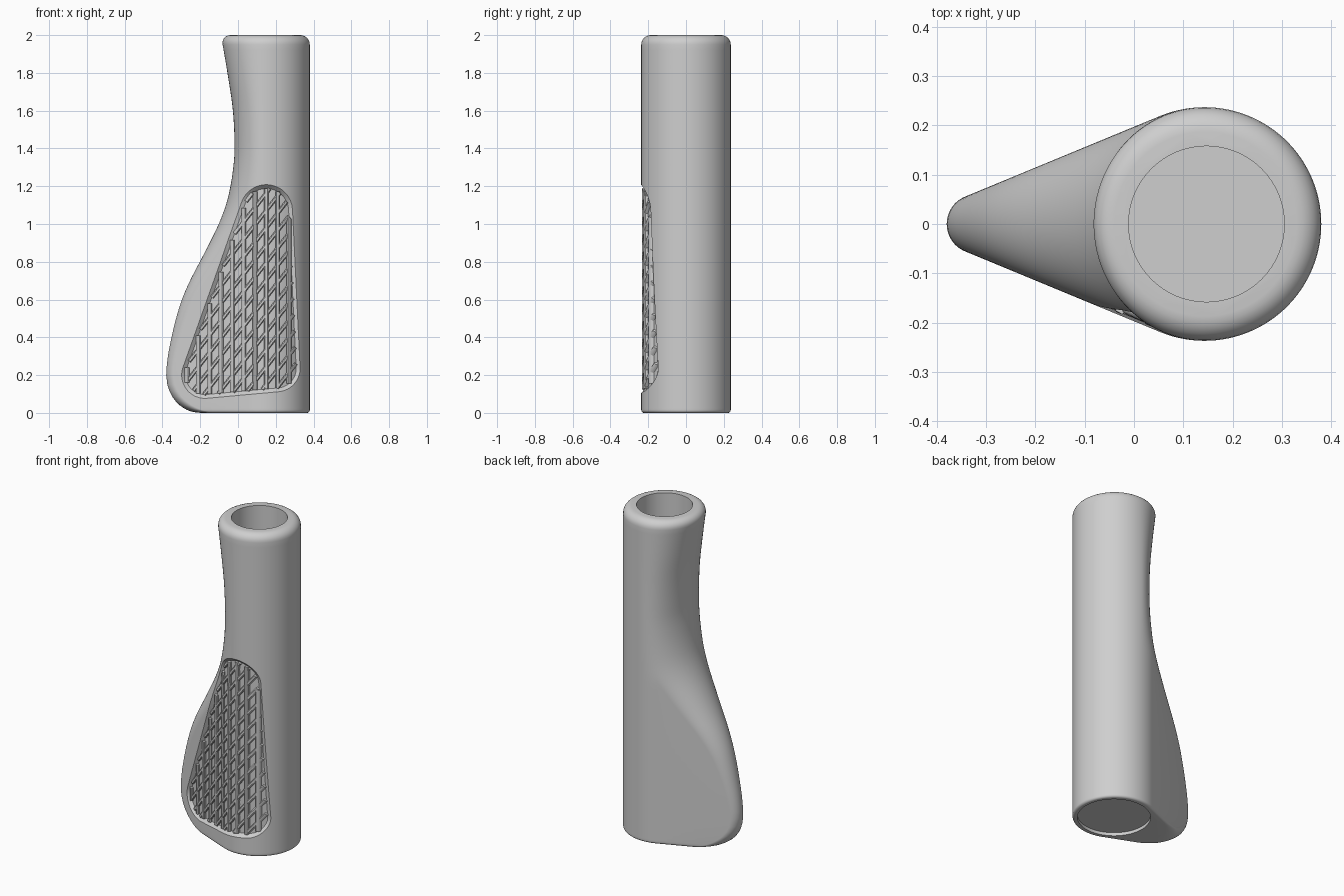
import bpy, bmesh, math
from mathutils import Vector

if "Cube" in bpy.data.objects:
    bpy.data.objects.remove(bpy.data.objects["Cube"])

CX, R, TIP_X, TIP_R = 0.143, 0.237, -0.32, 0.06      # tube circle and fin tip circle
S = (R - TIP_R) / (CX - TIP_X)                        # slope of the fin walls
EDGE = [(0.2, -0.38), (0.3, -0.371), (0.4, -0.352), (0.5, -0.328), (0.6, -0.297), (0.7, -0.254),
        (0.8, -0.202), (0.9, -0.15), (1.0, -0.102), (1.1, -0.064), (1.2, -0.04), (1.3, -0.025),
        (1.4, -0.018), (1.6, -0.027), (1.8, -0.056), (2.0, -0.09)]

grey = bpy.data.materials.new("grey rubber")
grey.diffuse_color = (0.62, 0.62, 0.62, 1)
grey.use_nodes = True
grey.node_tree.nodes["Principled BSDF"].inputs["Base Color"].default_value = grey.diffuse_color


def left_edge(z):
    """Palm-side outline of the grip."""
    if z < 0.2:
        return -0.2 - 0.18 * math.sqrt(max(0, 1 - ((0.2 - z) / 0.2) ** 2))
    n = len(EDGE)
    i = next((k for k in range(n - 1) if z <= EDGE[k + 1][0]), n - 2)

    def tangent(k):
        a, b = EDGE[max(k - 1, 0)], EDGE[min(k + 1, n - 1)]
        return 0 if k == 0 else (b[1] - a[1]) / (b[0] - a[0])
    (z0, x0), (z1, x1) = EDGE[i], EDGE[i + 1]
    h = z1 - z0
    t = min(1, (z - z0) / h)
    return ((2*t**3 - 3*t**2 + 1) * x0 + (t**3 - 2*t**2 + t) * h * tangent(i)
            + (3*t**2 - 2*t**3) * x1 + (t**3 - t**2) * h * tangent(i + 1))


def nose(z):
    """Centre, radius and length of the rounded palm edge, tangent to both walls."""
    x = left_edge(z)
    c = min(CX, (x + TIP_R - S * TIP_X) / (1 - S))
    r = TIP_R + S * (c - TIP_X)
    return c, r, min(r, c - x)


def section(z, off):
    c, r, a = nose(z)
    a -= off
    wall = math.acos(-S)
    pts = []
    for i in range(73):
        t = -wall + 2 * wall * i / 72
        k = a if math.cos(t) < 0 and c >= CX - 1e-6 else R - off
        pts.append((CX + k * math.cos(t), (R - off) * math.sin(t), z))
    for i in range(41):
        t = wall + 2 * (math.pi - wall) * i / 40
        pts.append((c + a * math.cos(t), (r - off) * math.sin(t), z))
    return pts


def front(x, z):
    """Depth of the front surface at a given place."""
    c, r, a = nose(z)
    if c >= CX - 1e-6 and x < CX:
        return -R * math.sqrt(max(0, 1 - ((x - CX) / a) ** 2))
    if x > CX - R * S:
        return -math.sqrt(max(0, R * R - (x - CX) ** 2))
    if x > c - r * S:
        return -(TIP_R + S * (x - TIP_X)) / math.sqrt(1 - S * S)
    return -math.sqrt(max(0, r * r - (x - c) ** 2))


def add_mesh(name, bm):
    bmesh.ops.recalc_face_normals(bm, faces=bm.faces)
    me = bpy.data.meshes.new(name)
    bm.to_mesh(me)
    bm.free()
    me.materials.append(grey)
    ob = bpy.data.objects.new(name, me)
    bpy.context.collection.objects.link(ob)
    return ob


def loft(name, rings):
    bm = bmesh.new()
    vs = [[bm.verts.new(p) for p in ring] for ring in rings]
    n = len(vs[0])
    for a, b in zip(vs, vs[1:]):
        for i in range(n):
            j = (i + 1) % n
            bm.faces.new((a[i], a[j], b[j], b[i]))
    bm.faces.new(vs[0][::-1])
    bm.faces.new(vs[-1])
    bmesh.ops.remove_doubles(bm, verts=bm.verts, dist=1e-5)
    return add_mesh(name, bm)


def cut(body, cutter):
    """Subtract a helper solid and remove it."""
    m = body.modifiers.new(cutter.name, 'BOOLEAN')
    m.operation, m.solver, m.object = 'DIFFERENCE', 'EXACT', cutter
    bpy.ops.object.select_all(action='DESELECT')
    bpy.context.view_layer.objects.active = body
    body.select_set(True)
    bpy.ops.object.modifier_apply(modifier=m.name)
    bpy.data.objects.remove(cutter)


# Grip body: fillets at both ends, stacked sections between
B, T = 0.015, 0.05
angles = [math.pi / 2 * i / 6 for i in range(7)]
levels = [(B * (1 - math.cos(t)), B * (1 - math.sin(t))) for t in angles]
levels += [(z, 0) for z in (0.025, 0.04, 0.06, 0.085, 0.115, 0.15)]
levels += [(0.2 + 0.04 * i, 0) for i in range(44)]
levels += [(2 - T + T * math.sin(t), T * (1 - math.cos(t))) for t in angles]
grip = loft("grip_body", [section(z, off) for z, off in levels])


# Bar hole and shallow end recess
def round_cutter(name, r, z0, z1):
    ring = [(r * math.cos(math.tau * i / 64) + 0.147, r * math.sin(math.tau * i / 64)) for i in range(64)]
    return loft(name, [[(x, y, z) for x, y in ring] for z in (z0, z1)])


cut(grip, round_cutter("bar_hole_cutter", 0.158, 0.06, 2.1))
cut(grip, round_cutter("end_recess_cutter", 0.206, -0.1, 0.02))

# Texture panel outline: a triangle of rounded corners (x, z, radius)
CORNERS = [(0.15, 1.07, 0.14), (-0.175, 0.2, 0.125), (0.205, 0.235, 0.125)]


def outline(inset):
    def normal(a, b):
        d = Vector((b[0] - a[0], b[1] - a[1]))
        return math.atan2(-d.x, d.y) + math.asin((a[2] - b[2]) / d.length)
    pts = []
    for k in range(3):
        p, q, n = (CORNERS[(k + d) % 3] for d in (-1, 0, 1))
        a0, a1 = normal(p, q), normal(q, n)
        a1 = a0 + (a1 - a0) % math.tau
        for i in range(17):
            t = a0 + (a1 - a0) * i / 16
            pts.append((q[0] + (q[2] - inset) * math.cos(t), q[1] + (q[2] - inset) * math.sin(t)))
        # points along the straight side towards the next corner
        e = (n[0] + (n[2] - inset) * math.cos(a1), n[1] + (n[2] - inset) * math.sin(a1))
        s = pts[-1]
        pts += [(s[0] + (e[0] - s[0]) * i / 16, s[1] + (e[1] - s[1]) * i / 16) for i in range(1, 16)]
    return pts


DEPTH, LIP = 0.022, 0.022
inner = outline(LIP)
mid = (0.09, 0.5)
rings = [[(x, -0.4, z) for x, z in outline(-0.002)],
         [(x, front(x, z) - 0.004, z) for x, z in outline(-0.002)],
         [(x, front(x, z) + DEPTH, z) for x, z in inner]]
for i in range(1, 12):
    k = 1 - i / 12
    ring = [(mid[0] + (x - mid[0]) * k, mid[1] + (z - mid[1]) * k) for x, z in inner]
    rings.append([(x, front(x, z) + DEPTH, z) for x, z in ring])
cut(grip, loft("panel_cutter", rings))


# Crossed ribs inside the panel, following the curved front
def clip(p, d):
    """Range along a line that lies inside the panel floor."""
    hits = []
    for a, b in zip(inner, inner[1:] + inner[:1]):
        e = (b[0] - a[0], b[1] - a[1])
        det = d[0] * e[1] - d[1] * e[0]
        if abs(det) < 1e-9:
            continue
        w = (a[0] - p[0], a[1] - p[1])
        u = (w[0] * d[1] - w[1] * d[0]) / det
        if 0 <= u < 1:
            hits.append((w[0] * e[1] - w[1] * e[0]) / det)
    return (min(hits), max(hits)) if len(hits) > 1 else None


def add_rib(bm, p, d, width, top):
    span = clip(p, d)
    if not span or span[1] - span[0] < 0.04:
        return
    n = max(2, int((span[1] - span[0]) / 0.03))
    prev = None
    for i in range(n + 1):
        t = span[0] + (span[1] - span[0]) * i / n
        ring = []
        for side, depth in ((-0.5, DEPTH + 0.01), (-0.5, top + 0.006), (-0.25, top),
                            (0.25, top), (0.5, top + 0.006), (0.5, DEPTH + 0.01)):
            x = p[0] + d[0] * t - d[1] * width * side
            z = p[1] + d[1] * t + d[0] * width * side
            ring.append(bm.verts.new((x, front(x, z) + depth, z)))
        if prev:
            for j in range(6):
                k = (j + 1) % 6
                bm.faces.new((prev[j], prev[k], ring[k], ring[j]))
        else:
            bm.faces.new(ring[::-1])
        prev = ring
    bm.faces.new(prev)


bm = bmesh.new()
for i in range(-5, 6):
    add_rib(bm, (0.03 + 0.06 * i, 0.5), (0, 1), 0.024, 0.004)
upright = add_mesh("upright_ribs", bm)
bm = bmesh.new()
slant = math.radians(52)
for i in range(-10, 16):
    add_rib(bm, (0.05, 0.3 + 0.092 * i), (math.cos(slant), math.sin(slant)), 0.02, 0.006)
slanted = add_mesh("slanted_ribs", bm)

for ob in (grip, upright, slanted):
    bpy.ops.object.select_all(action='DESELECT')
    ob.select_set(True)
    bpy.context.view_layer.objects.active = ob
    bpy.ops.object.shade_smooth_by_angle(angle=math.radians(35))
